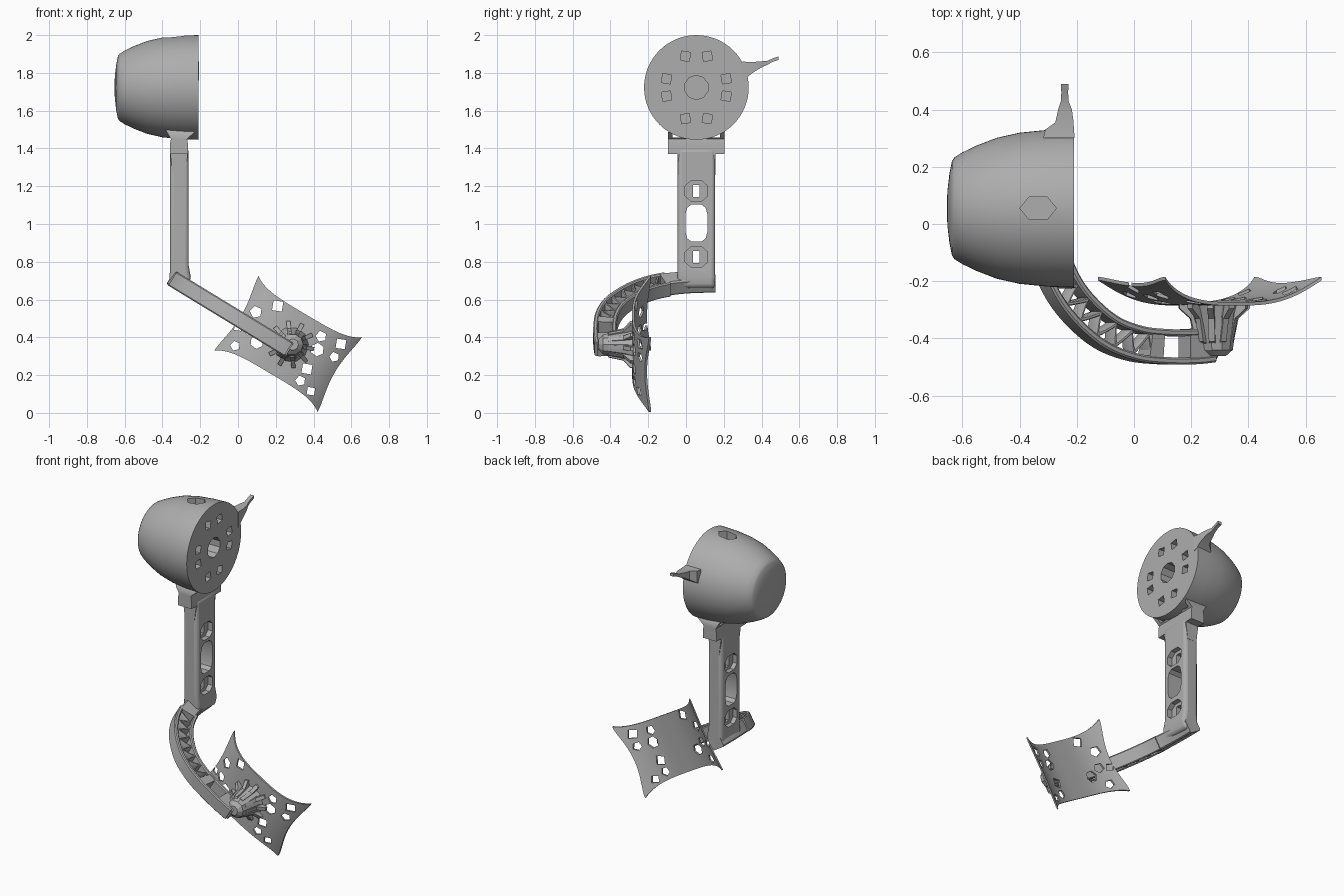
import bpy, bmesh, math
from mathutils import Vector, Matrix

if "Cube" in bpy.data.objects:
    bpy.data.objects.remove(bpy.data.objects["Cube"])

grey = bpy.data.materials.new("plain grey")
grey.diffuse_color = (0.42, 0.42, 0.42, 1)
grey.use_nodes = True
grey.node_tree.nodes["Principled BSDF"].inputs["Base Color"].default_value = grey.diffuse_color


def smooth(ob, angle=35):
    bpy.ops.object.select_all(action='DESELECT')
    ob.select_set(True)
    bpy.context.view_layer.objects.active = ob
    bpy.ops.object.shade_smooth_by_angle(angle=math.radians(angle))


def finish(name, bm, angle=35):
    bmesh.ops.recalc_face_normals(bm, faces=bm.faces[:])
    me = bpy.data.meshes.new(name)
    bm.to_mesh(me)
    bm.free()
    me.materials.append(grey)
    ob = bpy.data.objects.new(name, me)
    bpy.context.collection.objects.link(ob)
    smooth(ob, angle)
    return ob


def loft(bm, rings):
    """Closed skin through rings of equal point count, capped at both ends."""
    vs = [[bm.verts.new(p) for p in r] for r in rings]
    n = len(vs[0])
    for a, b in zip(vs, vs[1:]):
        for i in range(n):
            bm.faces.new((a[i], a[(i + 1) % n], b[(i + 1) % n], b[i]))
    bm.faces.new(vs[0])
    bm.faces.new(vs[-1])


def box_ring(x0, x1, y0, y1, z):
    return [(x0, y0, z), (x1, y0, z), (x1, y1, z), (x0, y1, z)]


def oval(axis, centre, ra, rb, depth, n=8, turn=0.5, power=1.0):
    """Two rings of an n-sided hole cutter; power below 1 squares it off."""
    rings = []
    for d in (-depth, depth):
        ring = []
        for i in range(n):
            t = (i + turn) * 2 * math.pi / n
            a, b = (r * math.copysign(abs(w) ** power, w) for r, w in ((ra, math.cos(t)), (rb, math.sin(t))))
            off = {'x': (d, a, b), 'y': (a, d, b), 'z': (a, b, d)}[axis]
            ring.append(Vector(centre) + Vector(off))
        rings.append(ring)
    return rings


def cut(ob, cutters, angle=35):
    bm = bmesh.new()
    for rings in cutters:
        loft(bm, rings)
    tool = finish("cutter", bm)
    tool.hide_render = True
    mod = ob.modifiers.new("holes", 'BOOLEAN')
    mod.operation, mod.solver, mod.object = 'DIFFERENCE', 'EXACT', tool
    bpy.context.view_layer.objects.active = ob
    bpy.ops.object.modifier_apply(modifier=mod.name)
    bpy.data.objects.remove(tool)
    smooth(ob, angle)


# Cup housing: lathed around the x axis, flat face towards +x
CY, CZ = 0.055, 1.723
profile = [(-0.21, 0.277), (-0.30, 0.274), (-0.40, 0.264), (-0.48, 0.246), (-0.55, 0.219),
           (-0.60, 0.195), (-0.627, 0.178), (-0.636, 0.165), (-0.645, 0.12), (-0.652, 0.06), (-0.654, 0.01)]
bm = bmesh.new()
loft(bm, [[(x, CY + r * math.cos(i * math.pi / 32), CZ + r * math.sin(i * math.pi / 32))
           for i in range(64)] for x, r in profile])
cup = finish("cup_housing", bm)
holes = [oval('x', (-0.21, CY, CZ), 0.064, 0.064, 0.09, 10)]
for dy, dz in ((0.058, 0.165), (0.158, 0.046)):
    for sy in (-1, 1):
        for sz in (-1, 1):
            holes.append(oval('x', (-0.21, CY + sy * dy, CZ + sz * dz), 0.034, 0.034, 0.05, 4, 0.5 + 0.1 * sy * sz))
holes.append(oval('z', (-0.335, CY, 1.99), 0.064, 0.045, 0.06, 6, 0))
cut(cup, holes)

# Lever on the back of the cup
bm = bmesh.new()
loft(bm, [[(x - w, y, z - h), (x + w, y, z - h), (x + w, y, z + h), (x - w, y, z + h)]
          for x, y, z, w, h in ((-0.262, 0.30, 1.81, 0.055, 0.05), (-0.26, 0.33, 1.82, 0.05, 0.038),
                                (-0.243, 0.355, 1.83, 0.032, 0.028),
                                (-0.241, 0.40, 1.845, 0.024, 0.016), (-0.242, 0.43, 1.853, 0.013, 0.011),
                                (-0.242, 0.46, 1.868, 0.012, 0.009), (-0.242, 0.49, 1.878, 0.013, 0.009))])
finish("cup_lever", bm, 25)

# Column with recessed and open slots
bm = bmesh.new()
loft(bm, [box_ring(-0.36, -0.263, -0.045, 0.155, 0.66), box_ring(-0.362, -0.25, -0.045, 0.155, 0.72),
          box_ring(-0.36, -0.261, -0.044, 0.154, 0.78), box_ring(-0.36, -0.261, -0.044, 0.154, 1.40)])
column = finish("column", bm)
bev = column.modifiers.new("round", 'BEVEL')
bev.width, bev.segments = 0.02, 3
bpy.context.view_layer.objects.active = column
bpy.ops.object.modifier_apply(modifier=bev.name)
cut(column, [oval('x', (-0.31, CY, 1.005), 0.06, 0.1, 0.1, 12, 0.5, 0.6)]
    + [oval('x', (x, CY, z), 0.064, 0.056, 0.043, 8, 0.5, 0.8) for x in (-0.375, -0.25) for z in (1.175, 0.825)])
cut(column, [oval('x', (-0.31, CY, z), 0.024, 0.045, 0.1, 4) for z in (1.175, 0.825)])

# Collar block between column and cup, with side gussets
bm = bmesh.new()
loft(bm, [box_ring(-0.36, -0.265, -0.095, 0.205, 1.37), box_ring(-0.36, -0.265, -0.095, 0.205, 1.425),
          box_ring(-0.355, -0.27, -0.095, 0.205, 1.45), box_ring(-0.375, -0.23, -0.095, 0.205, 1.485),
          box_ring(-0.385, -0.22, -0.085, 0.195, 1.50)])
cut(finish("neck_collar", bm), [oval('x', (-0.31, CY + s * 0.105, 1.475), 0.03, 0.025, 0.2, 4) for s in (-1, 1)])
bm = bmesh.new()
for s in (-1, 1):
    y0, y1 = sorted((CY + s * 0.05, CY + s * 0.1))
    loft(bm, [box_ring(-0.345, -0.28, y0, y1, 1.26), box_ring(-0.36, -0.265, y0, y1, 1.38)])
finish("neck_gussets", bm)

# Arm path, lying in a tilted plane
NRM = Vector((0.52, 0, 0.854))
PTS = [(-0.318, 0.155), (-0.315, 0.02), (-0.297, -0.10), (-0.255, -0.21), (-0.19, -0.30),
       (-0.10, -0.377), (0.00, -0.417), (0.10, -0.429), (0.20, -0.429), (0.28, -0.42)]
PTS = [Vector((x, y, 0.685 - 0.609 * (x + 0.305))) for x, y in PTS]


def path(t):
    i = min(int(t), len(PTS) - 2)
    f = t - i
    p0, p1, p2, p3 = (PTS[max(0, min(len(PTS) - 1, i + k))] for k in (-1, 0, 1, 2))
    pos = 0.5 * (2 * p1 + (p2 - p0) * f + (2 * p0 - 5 * p1 + 4 * p2 - p3) * f * f
                 + (3 * p1 - p0 - 3 * p2 + p3) * f ** 3)
    tan = (p2 - p0) * (1 - f) + (p3 - p1) * f
    return pos, NRM.cross(tan).normalized()


def sweep(bm, t0, t1, a, b, thick, steps):
    """Rail along the path; a and b are (start, end) sideways limits."""
    rings = []
    for i in range(steps + 1):
        k = i / steps
        p, lat = path(t0 + (t1 - t0) * k)
        l0, l1 = a[0] + (a[1] - a[0]) * k, b[0] + (b[1] - b[0]) * k
        h, c = thick / 2, min(0.008, (l1 - l0) / 4)
        rings.append([p + lat * u + NRM * v for u, v in (
            (l0 + c, -h), (l1 - c, -h), (l1, c - h), (l1, h - c), (l1 - c, h), (l0 + c, h), (l0, h - c), (l0, c - h))])
    loft(bm, rings)


bm = bmesh.new()
sweep(bm, 0, 2.2, (-0.045, -0.054), (0.045, 0.054), 0.085, 10)
finish("arm_root", bm)
for name, l0, l1 in (("arm_outer_rail", -0.061, -0.036), ("arm_inner_rail", 0.038, 0.062)):
    bm = bmesh.new()
    sweep(bm, 2.0, 8.7, (l0, l0), (l1, l1), 0.086, 40)
    finish(name, bm)

# Lattice webs between the two rails
bm = bmesh.new()
t = 2.3
while t < 5.9:
    sweep(bm, t, t + 0.38, (-0.047, 0.022), (-0.022, 0.047), 0.07, 3)
    sweep(bm, t + 0.38, t + 0.6, (0.022, -0.047), (0.047, -0.022), 0.07, 3)
    t += 0.6
for t0, t1 in ((6.4, 6.85), (7.75, 8.8)):
    sweep(bm, t0, t1, (-0.05, -0.05), (0.05, 0.05), 0.08, 3)
finish("arm_webs", bm)

# Hub cone and radial fins joining arm and pad
HX, HZ = 0.28, 0.362
bm = bmesh.new()
loft(bm, [[(HX + dx + r * math.cos(i * math.pi / 5), y, HZ + r * math.sin(i * math.pi / 5))
           for i in range(10)]
          for y, r, dx in ((-0.462, 0.03, 0.01), (-0.44, 0.055, 0.01), (-0.36, 0.072, 0.005),
                           (-0.31, 0.085, 0), (-0.279, 0.095, 0))])
finish("hub", bm, 20)
bm = bmesh.new()
for i in range(10):
    turn = Matrix.Translation((HX, 0, HZ)) @ Matrix.Rotation(i * math.pi / 5 + 0.2, 4, 'Y')
    loft(bm, [[turn @ Vector((x, y, w)) for x, y in ((0.0, -0.44), (0.068, -0.41), (0.085, -0.33),
                                                     (0.125, -0.295), (0.125, -0.279), (0.0, -0.279))]
              for w in (-0.011, 0.011)])
finish("hub_fins", bm)

# Curved rest pad: flat middle, flared ends, concave edges and rounded lobes
U, V, N = Vector((0.86, 0, -0.51)), Vector((0.51, 0, 0.86)), 40
bm = bmesh.new()
layers = []
for side in (0, 0.012):
    grid = []
    for i in range(N + 1):
        row = []
        for j in range(N + 1):
            s, q = 2 * i / N - 1, 2 * j / N - 1
            k = 1 - 0.08 * abs(s * q) ** 4
            u = 0.345 * s * (1 - 0.16 * (1 - q * q)) * k
            v = 0.250 * q * (1 - 0.27 * (1 - s ** 4)) * k
            y = -0.285 + 0.09 * (abs(u) / 0.32) ** 3
            row.append(bm.verts.new(Vector((0.265, y + side, 0.365)) + U * u + V * v))
        grid.append(row)
    layers.append(grid)
for g in layers:
    for i in range(N):
        for j in range(N):
            bm.faces.new((g[i][j], g[i + 1][j], g[i + 1][j + 1], g[i][j + 1]))
rim = ([(i, 0) for i in range(N)] + [(N, j) for j in range(N)]
       + [(i, N) for i in range(N, 0, -1)] + [(0, j) for j in range(N, 0, -1)])
for (a, b), (c, d) in zip(rim, rim[1:] + rim[:1]):
    bm.faces.new((layers[0][a][b], layers[0][c][d], layers[1][c][d], layers[1][a][b]))
pad = finish("rest_pad", bm)
spots = [(0.21, 0.566, 0.037, 4), (0.095, 0.534, 0.033, 5), (0.00, 0.455, 0.026, 4), (0.10, 0.375, 0.036, 6),
         (0.06, 0.44, 0.030, 5), (-0.015, 0.355, 0.027, 5), (0.42, 0.335, 0.036, 6), (0.44, 0.405, 0.030, 5),
         (0.545, 0.365, 0.035, 4), (0.51, 0.296, 0.027, 5), (0.365, 0.233, 0.036, 4), (0.33, 0.17, 0.028, 5),
         (0.386, 0.115, 0.028, 4)]
cut(pad, [oval('y', (x, -0.24, z), r, r, 0.12, n, 0.4) for x, z, r, n in spots])
